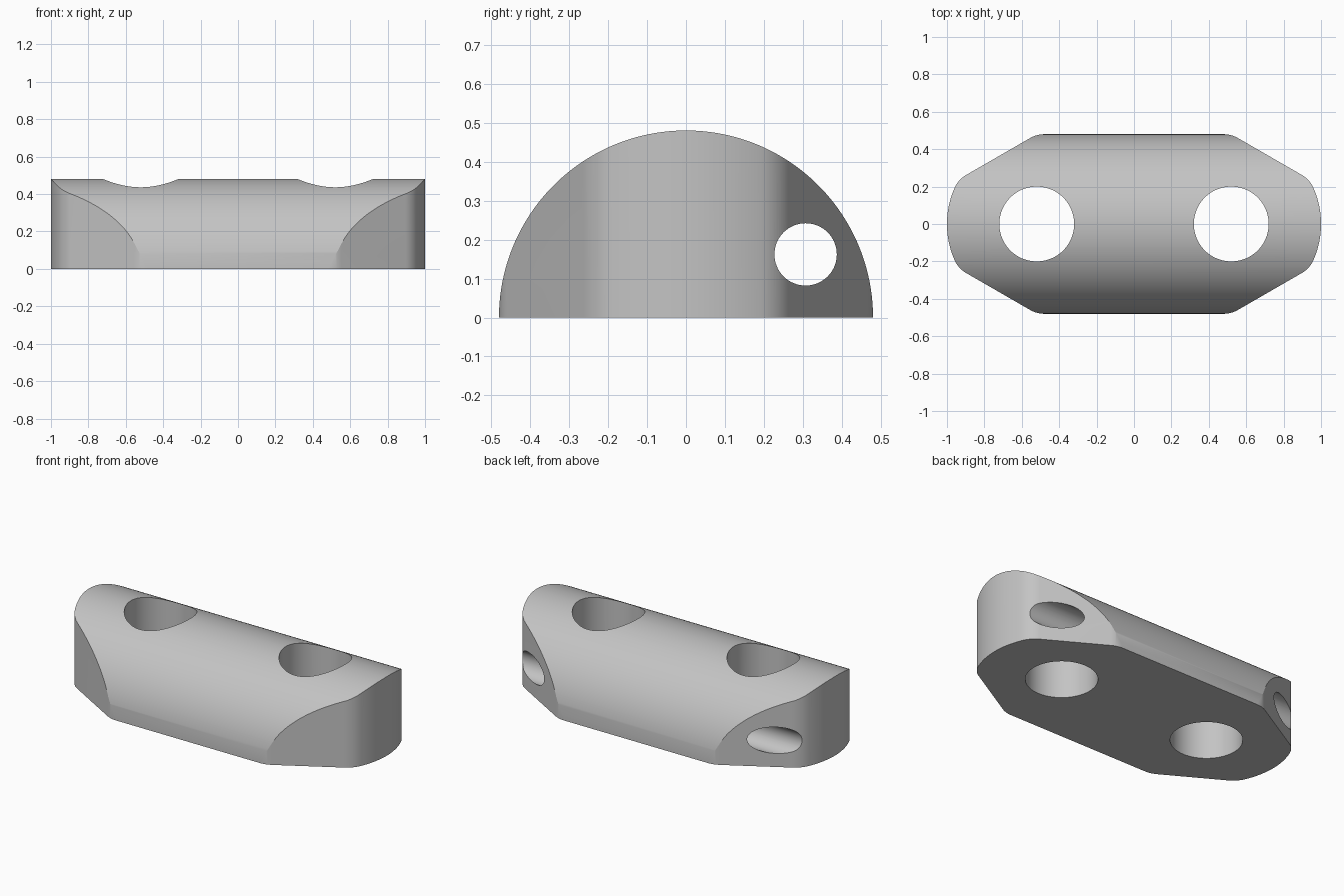
import bpy, bmesh
from math import sin, cos, radians, degrees, acos, sqrt
from mathutils import Vector

cube = bpy.data.objects.get("Cube")
if cube:
    bpy.data.objects.remove(cube, do_unlink=True)

R = 0.48          # half-round radius, also the end rounding
HOLE_X = 0.52     # bolt hole centres
FILLET = 0.15     # outline corner rounding

gray = bpy.data.materials.new("light gray")
gray.use_nodes = True
color = (0.55, 0.55, 0.55, 1)
gray.diffuse_color = color
gray.node_tree.nodes["Principled BSDF"].inputs["Base Color"].default_value = color


def prism(name, base, travel):
    """Extrude a closed loop of points along a vector."""
    bm = bmesh.new()
    face = bm.faces.new([bm.verts.new(p) for p in base])
    moved = bmesh.ops.extrude_face_region(bm, geom=[face], use_keep_orig=True)["geom"]
    bmesh.ops.translate(bm, vec=travel, verts=[g for g in moved if isinstance(g, bmesh.types.BMVert)])
    bmesh.ops.recalc_face_normals(bm, faces=bm.faces)
    mesh = bpy.data.meshes.new(name)
    bm.to_mesh(mesh)
    bm.free()
    mesh.materials.append(gray)
    obj = bpy.data.objects.new(name, mesh)
    bpy.context.collection.objects.link(obj)
    return obj


def arc(cx, cy, r, start, end, n):
    """Points on an arc, angles in degrees."""
    angles = [radians(start + (end - start) * i / n) for i in range(n + 1)]
    return [(cx + r * cos(a), cy + r * sin(a)) for a in angles]


def carve(body, tool, operation):
    mod = body.modifiers.new(operation, "BOOLEAN")
    mod.operation, mod.object, mod.solver = operation, tool, "EXACT"
    bpy.context.view_layer.objects.active = body
    bpy.ops.object.modifier_apply(modifier=mod.name)
    bpy.data.objects.remove(tool, do_unlink=True)


# Half-round bar lying along x
body = prism("half_round_block", [(-1.1, y, z) for y, z in arc(0, 0, R, 0, 180, 128)], Vector((2.2, 0, 0)))

# Plan outline: rounded end, blended corner, slanted side, blended shoulder
slant = radians(60)
turn = acos((R * sin(slant) - FILLET) / (R - FILLET))
blend = slant - turn
reach = R - FILLET
quarter = arc(HOLE_X, 0, R, 0, degrees(blend), 14)
quarter += arc(HOLE_X + reach * cos(blend), reach * sin(blend), FILLET, degrees(blend), 60, 12)[1:]
shoulder_x = HOLE_X - FILLET * (2 - sqrt(3))
quarter += arc(shoulder_x, reach, FILLET, 60, 88, 10)
right = [(x, -y) for x, y in quarter[:0:-1]] + quarter
outline = right + [(0, R + 0.02)] + [(-x, -y) for x, y in right] + [(0, -R - 0.02)]
carve(body, prism("outline_cutter", [(x, y, -0.1) for x, y in outline], Vector((0, 0, 0.8))), "INTERSECT")

# Two vertical bolt holes
for side in (-1, 1):
    ring = arc(side * HOLE_X, 0, 0.2, 0, 360, 96)[:-1]
    carve(body, prism("bolt_hole_cutter", [(x, y, -0.1) for x, y in ring], Vector((0, 0, 0.8))), "DIFFERENCE")

# Long cross hole near the back
ring = arc(0.307, 0.162, 0.08, 0, 360, 64)[:-1]
carve(body, prism("long_hole_cutter", [(-1.2, y, z) for y, z in ring], Vector((2.4, 0, 0))), "DIFFERENCE")

# Smooth shading with crisp edges
bpy.ops.object.select_all(action="DESELECT")
body.select_set(True)
bpy.context.view_layer.objects.active = body
bpy.ops.object.shade_smooth_by_angle(angle=radians(20))
